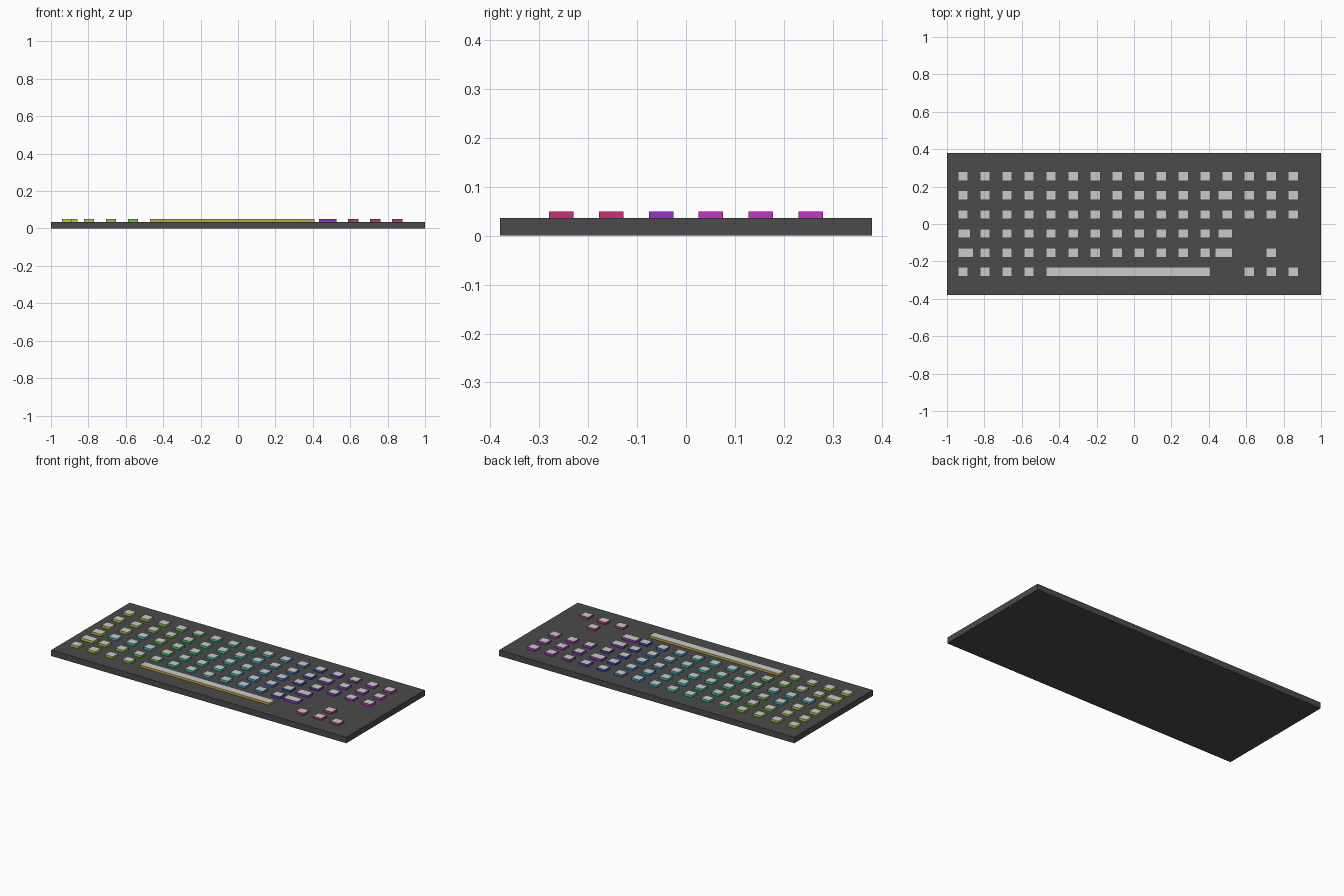
import bpy, bmesh
from mathutils import Color

if "Cube" in bpy.data.objects:
    bpy.data.objects.remove(bpy.data.objects["Cube"])

PITCH_X, PITCH_Y = 0.1177, 0.102
FIRST_X, TOP_Y = -0.914, 0.255
KEY_W, KEY_D = 0.055, 0.05
BASE_H, KEY_TOP = 0.036, 0.05


def material(name, rgb):
    mat = bpy.data.materials.new(name)
    mat.diffuse_color = (*rgb, 1)
    mat.use_nodes = True
    mat.node_tree.nodes["Principled BSDF"].inputs["Base Color"].default_value = mat.diffuse_color
    return mat


def hue_material(name, degrees):
    c = Color()
    c.hsv = ((degrees % 360) / 360, 0.95, 0.6)
    return material(name, c)


def box(name, x0, x1, y0, y1, z0, z1, mats):
    """Box whose top face takes the last material."""
    bm = bmesh.new()
    bmesh.ops.create_cube(bm, size=1)
    for v in bm.verts:
        v.co = (x1 if v.co.x > 0 else x0,
                y1 if v.co.y > 0 else y0,
                z1 if v.co.z > 0 else z0)
    bm.normal_update()
    for f in bm.faces:
        f.material_index = len(mats) - 1 if f.normal.z > 0.5 else 0
    mesh = bpy.data.meshes.new(name)
    bm.to_mesh(mesh)
    bm.free()
    for m in mats:
        mesh.materials.append(m)
    obj = bpy.data.objects.new(name, mesh)
    bpy.context.collection.objects.link(obj)
    return obj


# Case
case_mat = material("case_dark", (0.07, 0.07, 0.07))
box("case", -1, 1, -0.38, 0.38, 0, BASE_H, [case_mat])

# Key colours: a rainbow by column plus three accents
cap_mat = material("cap_grey", (0.6, 0.6, 0.6))
rainbow = [hue_material(f"glow_{i}", 62 + 15.8 * i) for i in range(16)]
cyan = hue_material("glow_cyan", 188)
gold = hue_material("glow_gold", 38)
red = hue_material("glow_red", 344)


def key(name, row, x0, x1, mat):
    y = TOP_Y - PITCH_Y * row
    box(name, x0, x1, y - KEY_D / 2, y + KEY_D / 2, BASE_H, KEY_TOP, [mat, cap_mat])


# Single-column keys in each row, from the back row to the front row
columns = [
    range(16),
    [c for c in range(16) if c != 12],
    range(16),
    range(1, 12),
    [*range(1, 12), 14],
    [0, 1, 2, 3, 13, 14, 15],
]
movement = {(2, 2), (3, 1), (3, 2), (3, 3)}
for row, cols in enumerate(columns):
    for c in cols:
        x = FIRST_X + PITCH_X * c
        if (row, c) in movement:
            mat = cyan
        elif row >= 4 and c >= 13:
            mat = red
        else:
            mat = rainbow[c]
        key(f"key_row{row}_col{c}", row, x - KEY_W / 2, x + KEY_W / 2, mat)

# Wide keys
key("backspace_key", 1, 0.448, 0.527, rainbow[13])
key("caps_lock_key", 3, -0.942, -0.874, rainbow[0])
key("enter_key", 3, 0.448, 0.527, rainbow[13])
key("left_shift_key", 4, -0.942, -0.858, rainbow[0])
key("right_shift_key", 4, 0.432, 0.527, rainbow[13])
key("space_bar", 5, -0.47, 0.41, gold)
